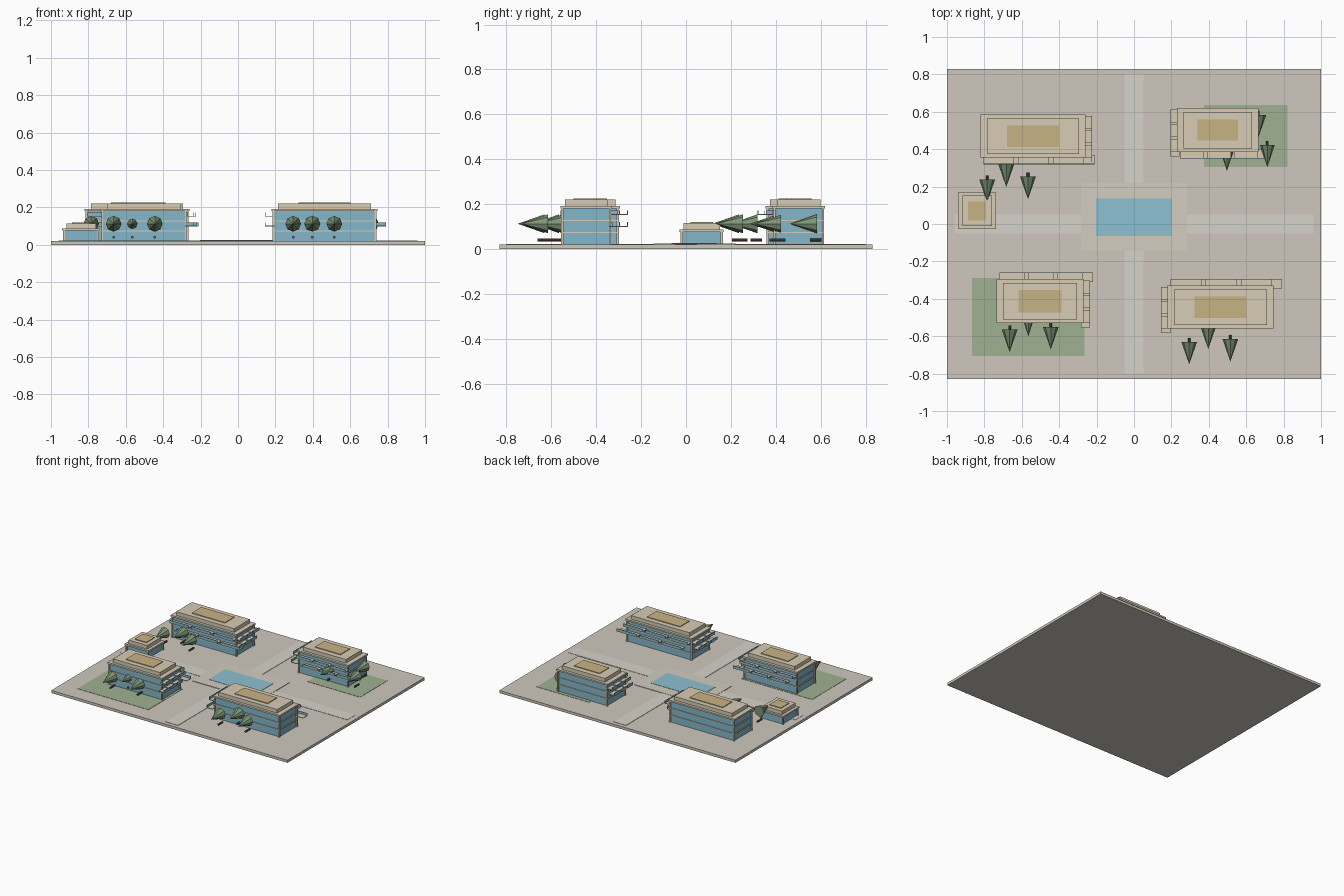
import bpy, math

if "Cube" in bpy.data.objects:
    bpy.data.objects.remove(bpy.data.objects["Cube"])

def material(name, r, g, b):
    m = bpy.data.materials.new(name)
    lin = [(c / 255) ** 2.2 for c in (r, g, b)]
    m.diffuse_color = (*lin, 1)
    m.use_nodes = True
    m.node_tree.nodes["Principled BSDF"].inputs["Base Color"].default_value = m.diffuse_color
    return m

STONE = material("paving", 205, 198, 188)
PATH = material("path", 214, 210, 203)
PLAZA = material("plaza", 210, 204, 190)
WATER = material("water", 140, 192, 208)
GRASS = material("grass", 158, 176, 146)
WALL = material("cream", 214, 203, 180)
GLASS = material("glass", 130, 182, 202)
GOLD = material("gold", 198, 178, 130)
LEAF = material("leaf", 125, 148, 118)
BARK = material("bark", 110, 85, 65)

def box(name, x0, x1, y0, y1, z0, z1, mat):
    bpy.ops.mesh.primitive_cube_add(size=1, location=((x0 + x1) / 2, (y0 + y1) / 2, (z0 + z1) / 2))
    o = bpy.context.object
    o.name = name
    o.scale = (x1 - x0, y1 - y0, z1 - z0)
    o.data.materials.append(mat)
    return o

# Ground slab and flat landscaping
box("ground_slab", -1, 1, -0.83, 0.83, 0, 0.02, STONE)
box("path_long", -0.96, 0.96, -0.05, 0.05, 0.018, 0.022, PATH)
box("path_cross", -0.052, 0.052, -0.8, 0.8, 0.018, 0.0225, PATH)
box("plaza", -0.283, 0.283, -0.145, 0.22, 0.018, 0.024, PLAZA)
box("pool", -0.203, 0.203, -0.065, 0.137, 0.018, 0.026, WATER)
box("lawn_back", 0.375, 0.82, 0.305, 0.635, 0.018, 0.022, GRASS)
box("lawn_front", -0.865, -0.265, -0.705, -0.29, 0.018, 0.022, GRASS)

# Building: glass core, floor plates, corner posts, stepped roof, gold cap
def building(name, x0, x1, y0, y1, gold, top, floors):
    i = 0.012
    box(name + "_glass", x0 + i, x1 - i, y0 + i, y1 - i, 0.02, top, GLASS)
    step = (top - 0.02) / floors
    for k in range(1, floors):
        z = 0.02 + k * step
        box(name + "_floor_plate", x0 + 0.006, x1 - 0.006, y0 + 0.006, y1 - 0.006, z - 0.003, z + 0.003, WALL)
    for x in (x0 + 0.004, x1 - 0.014):
        for y in (y0 + 0.004, y1 - 0.014):
            box(name + "_post", x, x + 0.01, y, y + 0.01, 0.02, top, WALL)
    box(name + "_roof_slab", x0, x1, y0, y1, top, top + 0.012, WALL)
    e, f = (0.035, 0.02) if floors > 1 else (0.022, 0.016)
    box(name + "_roof_block", x0 + e, x1 - e, y0 + f, y1 - f, top + 0.01, top + 0.04, WALL)
    gx, gy = gold
    cx, cy = (x0 + x1) / 2, (y0 + y1) / 2
    box(name + "_roof_cap", cx - gx, cx + gx, cy - gy, cy + gy, top + 0.035, top + 0.045, GOLD)

# Balcony rows: a plate with an upright rail at its outer edge, staggered by floor
def balconies(name, x0, x1, y0, y1, sx, sy):
    d = 0.036
    for z, shift in ((0.098, 1), (0.15, 0)):
        n, length = 3, x1 - x0
        for k in range(n):
            a = x0 + 0.015 + k * length / n + shift * 0.055
            b = a + length / n * 0.88
            e = y0 if sy < 0 else y1
            lo, hi = sorted((e - sy * 0.014, e + sy * d))
            box(name + "_balcony", a, b, lo, hi, z, z + 0.005, WALL)
            lo, hi = sorted((e + sy * (d - 0.004), e + sy * d))
            box(name + "_rail", a, b, lo, hi, z, z + 0.022, GLASS)
        length = y1 - y0
        for k in range(n):
            b = y1 - 0.008 - k * length / n - shift * 0.025
            a = b - length / n * 0.88
            e = x0 if sx < 0 else x1
            lo, hi = sorted((e - sx * 0.014, e + sx * d))
            box(name + "_side_balcony", lo, hi, a, b, z, z + 0.005, WALL)
            lo, hi = sorted((e + sx * (d - 0.004), e + sx * d))
            box(name + "_side_rail", lo, hi, a, b, z, z + 0.022, GLASS)

BLOCKS = [
    ("back_left_block", (-0.82, -0.26, 0.355, 0.585), (0.14, 0.057), 1, -1),
    ("back_right_block", (0.23, 0.665, 0.385, 0.62), (0.108, 0.057), -1, -1),
    ("front_left_block", (-0.735, -0.27, -0.53, -0.295), (0.116, 0.06), 1, 1),
    ("front_right_block", (0.18, 0.745, -0.56, -0.33), (0.14, 0.057), -1, 1),
]
for name, rect, gold, sx, sy in BLOCKS:
    building(name, *rect, gold, 0.18, 3)
    balconies(name, *rect, sx, sy)
building("pavilion", -0.94, -0.738, -0.028, 0.168, (0.049, 0.05), 0.075, 1)

# Trees lie along y, tip towards the front, with a loose trunk below
def tree(x, tip, r):
    length = 0.12 if r > 0.036 else 0.105
    rot = (math.pi / 2, 0, 0)
    bpy.ops.mesh.primitive_cone_add(vertices=8, radius1=r, radius2=0, depth=length,
                                    location=(x, tip + length / 2, 0.112), rotation=rot)
    o = bpy.context.object
    o.name = "tree_crown"
    o.data.materials.append(LEAF)
    bpy.ops.mesh.primitive_cylinder_add(vertices=8, radius=0.007, depth=0.053,
                                        location=(x, tip + length - 0.005, 0.04), rotation=rot)
    o = bpy.context.object
    o.name = "tree_trunk"
    o.data.materials.append(BARK)

for x, tip, r in [(-0.665, -0.685, 0.042), (-0.565, -0.6, 0.034), (-0.445, -0.67, 0.042),
                  (0.295, -0.75, 0.042), (0.397, -0.668, 0.042), (0.515, -0.735, 0.042),
                  (-0.785, 0.117, 0.042), (-0.683, 0.198, 0.042), (-0.567, 0.133, 0.042),
                  (0.497, 0.283, 0.04), (0.713, 0.303, 0.04), (0.665, 0.463, 0.042)]:
    tree(x, tip, r)
